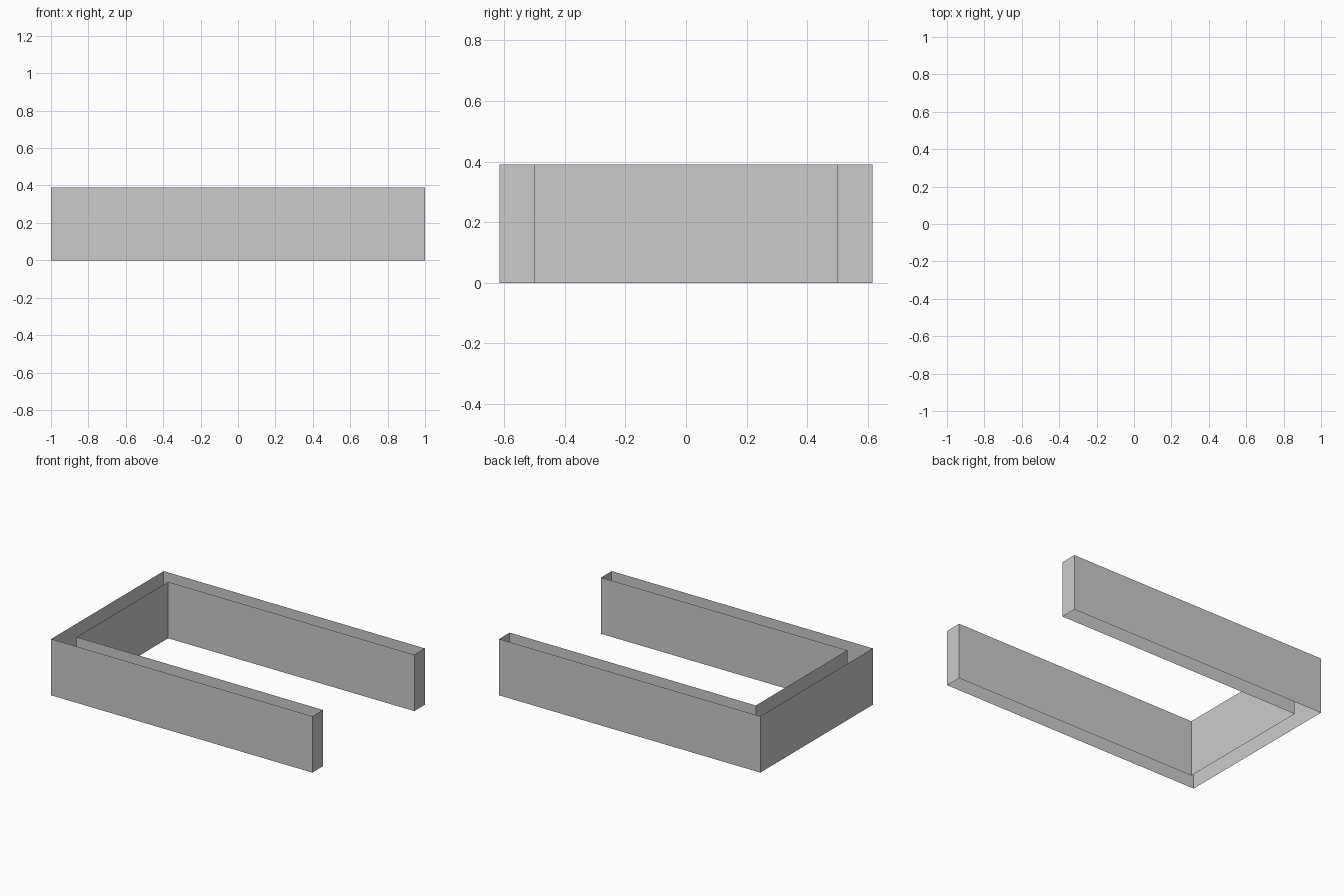
import bpy, bmesh

if "Cube" in bpy.data.objects:
    bpy.data.objects.remove(bpy.data.objects["Cube"])

HEIGHT = 0.39
X, Y = 1.0, 0.615          # outer half sizes
INNER_X, INNER_Y = -0.885, 0.5

# U-shaped plan outline, counter-clockwise: front half, then mirrored back half
half = [(INNER_X, -INNER_Y), (X, -INNER_Y), (X, -Y), (-X, -Y)]
outline = half + [(x, -y) for x, y in reversed(half)]
outline.reverse()

# Wall shell: outline extruded upwards, open at top and bottom
bm = bmesh.new()
low = [bm.verts.new((x, y, 0)) for x, y in outline]
high = [bm.verts.new((x, y, HEIGHT)) for x, y in outline]
n = len(outline)
for i in range(n):
    j = (i + 1) % n
    bm.faces.new((low[i], low[j], high[j], high[i]))

mesh = bpy.data.meshes.new("u_shaped_wall")
bm.to_mesh(mesh)
bm.free()
wall = bpy.data.objects.new("u_shaped_wall", mesh)
bpy.context.collection.objects.link(wall)
